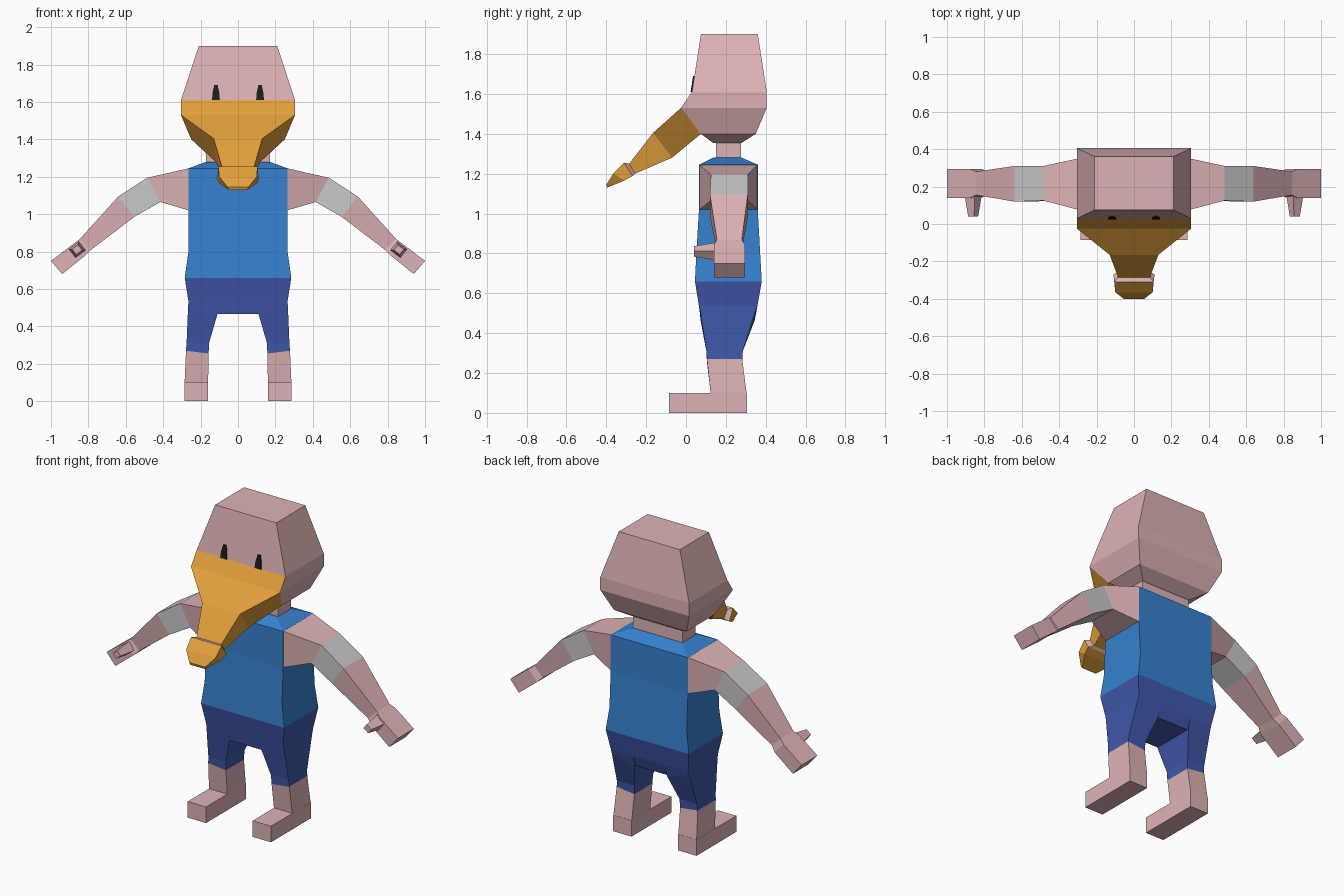
import bpy, bmesh


def mat(name, rgb):
    m = bpy.data.materials.new(name)
    m.diffuse_color = (*rgb, 1)
    return m


SKIN = mat("pink skin", (0.73, 0.45, 0.465))
BEAK = mat("orange beak", (0.76, 0.35, 0.045))
SHIRT = mat("blue shirt", (0.037, 0.22, 0.62))
PANTS = mat("dark blue trousers", (0.05, 0.095, 0.40))
GREY = mat("light grey band", (0.58, 0.58, 0.58))
BLACK = mat("black eye", (0.012, 0.012, 0.012))


def rect(x0, x1, y0, y1, z):
    """Horizontal rectangular cross-section."""
    return [(x0, y0, z), (x1, y0, z), (x1, y1, z), (x0, y1, z)]


def loft(name, rings, mats, rule=None, mirror=False):
    """Skin four-sided rings; rule(segment, face) gives the material index."""
    bm = bmesh.new()
    vs = [[bm.verts.new(p) for p in r] for r in rings]
    faces = [(0, bm.faces.new(vs[0])), (len(vs) - 2, bm.faces.new(vs[-1]))]
    for s, (a, b) in enumerate(zip(vs, vs[1:])):
        for i in range(4):
            j = (i + 1) % 4
            faces.append((s, bm.faces.new((a[i], a[j], b[j], b[i]))))
    bmesh.ops.recalc_face_normals(bm, faces=bm.faces)
    if rule:
        for s, f in faces:
            f.material_index = rule(s, f)
    me = bpy.data.meshes.new(name)
    bm.to_mesh(me)
    bm.free()
    for m in mats:
        me.materials.append(m)
    ob = bpy.data.objects.new(name, me)
    bpy.context.collection.objects.link(ob)
    if mirror:
        ob.modifiers.new("mirror", 'MIRROR')
    return ob


# Head: front faces below the brow belong to the beak
loft("head", [rect(-x, x, y0, y1, z) for x, y0, y1, z in (
    (0.17, 0.135, 0.28, 1.355), (0.25, 0.075, 0.35, 1.40), (0.305, -0.025, 0.405, 1.53),
    (0.305, 0.03, 0.405, 1.61), (0.21, 0.075, 0.36, 1.90))],
    [SKIN, BEAK], lambda s, f: int(s in (1, 2) and f.normal.y < -0.5))

# Beak with a pink lip step before the tip
loft("beak", [[(-xt, yt, zt), (xt, yt, zt), (xb, yb, zb), (-xb, yb, zb)]
              for xt, yt, zt, xb, yb, zb in (
    (0.305, -0.025, 1.53, 0.25, 0.075, 1.40), (0.13, -0.165, 1.405, 0.12, -0.07, 1.28),
    (0.085, -0.285, 1.25, 0.08, -0.255, 1.20), (0.105, -0.31, 1.255, 0.11, -0.268, 1.188),
    (0.10, -0.365, 1.20, 0.10, -0.31, 1.165), (0.055, -0.40, 1.145, 0.05, -0.395, 1.13))],
    [BEAK, SKIN], lambda s, f: int(s == 2))

# Eyes: thin tapered plates lying on the sloping face
def eye_ring(hw, z):
    y = 0.03 + (z - 1.61) * 0.155
    return rect(0.118 - hw, 0.118 + hw, y - 0.007, y + 0.002, z)

loft("eyes", [eye_ring(0.021, 1.61), eye_ring(0.018, 1.65), eye_ring(0.009, 1.69)],
     [BLACK], mirror=True)

# Neck and shirt
loft("neck", [rect(-0.17, 0.17, 0.15, 0.275, z) for z in (1.26, 1.37)], [SKIN])
loft("shirt", [rect(-x, x, y0, y1, z) for x, y0, y1, z in (
    (0.285, 0.045, 0.38, 0.66), (0.265, 0.052, 0.372, 0.80), (0.265, 0.065, 0.36, 1.02),
    (0.265, 0.065, 0.36, 1.245), (0.17, 0.135, 0.28, 1.28))], [SHIRT])

# Trousers: seat between the legs, outer hips, then tapering legs
loft("trouser_seat", [rect(-0.285, 0.285, 0.045, 0.38, 0.66),
                      rect(-0.265, 0.265, 0.065, 0.358, 0.535),
                      rect(-0.11, 0.11, 0.075, 0.335, 0.465)], [PANTS])


def leg_ring(xi, zi, xo, zo, y0, y1):
    return [(xi, y0, zi), (xo, y0, zo), (xo, y1, zo), (xi, y1, zi)]

loft("trouser_legs", [leg_ring(0.11, 0.535, 0.265, 0.535, 0.066, 0.358),
                      leg_ring(0.11, 0.465, 0.267, 0.50, 0.073, 0.345),
                      leg_ring(0.155, 0.31, 0.275, 0.31, 0.102, 0.285),
                      leg_ring(0.157, 0.255, 0.278, 0.27, 0.105, 0.282)],
     [PANTS], mirror=True)

# Bare shins and long flat feet
loft("shins", [leg_ring(0.157, 0.255, 0.278, 0.27, 0.105, 0.282),
               leg_ring(0.16, 0.09, 0.286, 0.09, 0.125, 0.305)], [SKIN], mirror=True)
loft("feet", [rect(0.16, 0.286, -0.085, 0.305, z) for z in (0, 0.1)], [SKIN], mirror=True)


# Arms: shoulder, grey band, forearm, wrist and hand
def arm_ring(xt, zt, xb, zb, y0, y1):
    return [(xt, y0, zt), (xt, y1, zt), (xb, y1, zb), (xb, y0, zb)]

loft("arms", [arm_ring(*r) for r in (
    (0.263, 1.245, 0.263, 1.02, 0.067, 0.358), (0.485, 1.195, 0.415, 1.065, 0.125, 0.31),
    (0.64, 1.095, 0.555, 0.985, 0.12, 0.31), (0.845, 0.868, 0.785, 0.81, 0.155, 0.28),
    (0.875, 0.845, 0.815, 0.78, 0.14, 0.295), (1.0, 0.75, 0.94, 0.68, 0.14, 0.295))],
    [SKIN, GREY], lambda s, f: int(s == 1 and abs(f.calc_center_median().x - 0.5237) < 0.12),
    mirror=True)


# Thumbs pointing forward, aligned with the hand
def thumb_ring(y, a, b):
    return [(0.86 + 0.79 * u * a + 0.61 * v * b, y, 0.81 - 0.61 * u * a + 0.79 * v * b)
            for u, v in ((-1, -1), (1, -1), (1, 1), (-1, 1))]

loft("thumbs", [thumb_ring(0.15, 0.034, 0.03), thumb_ring(0.04, 0.02, 0.018)],
     [SKIN], mirror=True)
